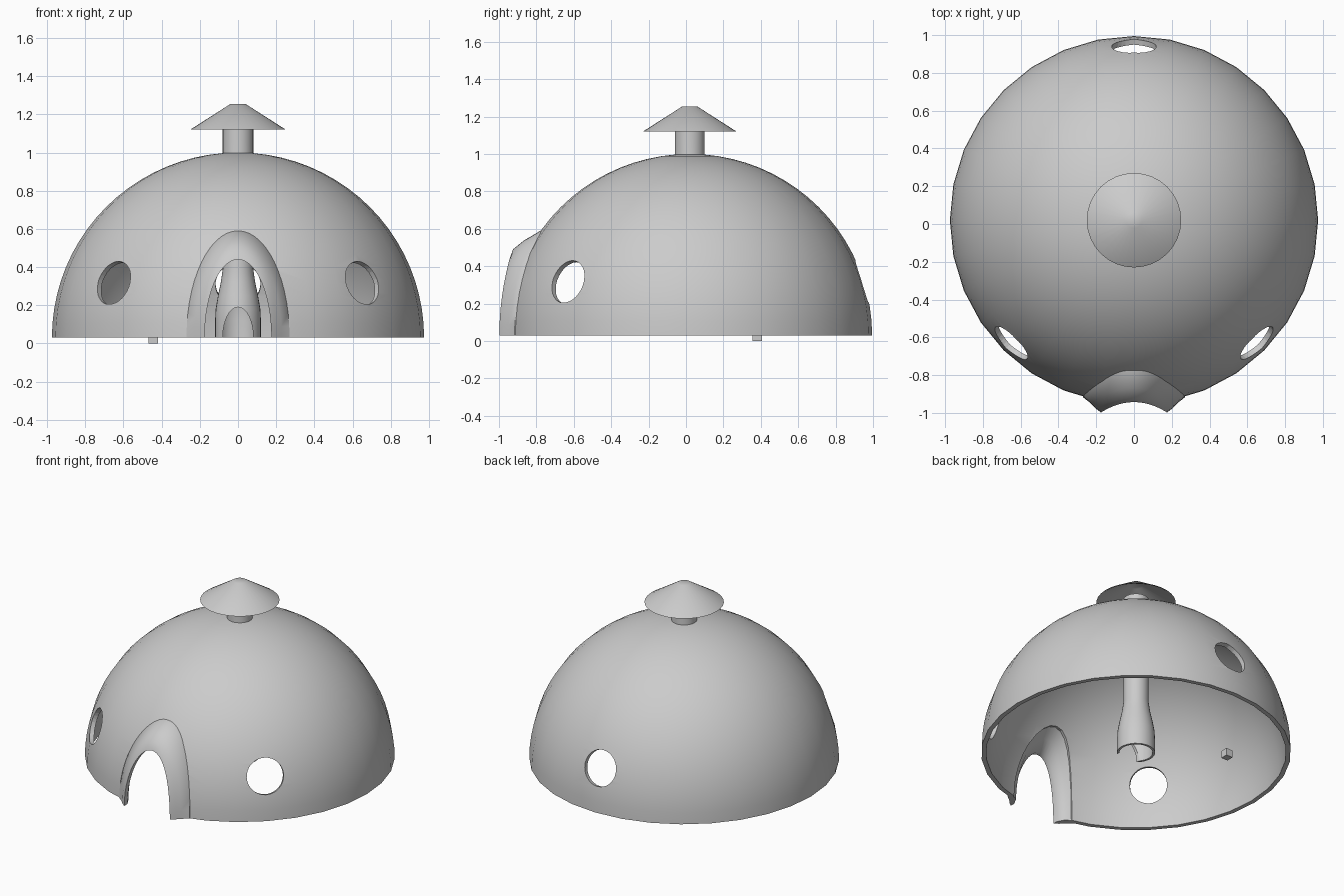
import bpy, bmesh
from math import sin, cos, pi, sqrt, radians
from mathutils import Vector

if "Cube" in bpy.data.objects:
    bpy.data.objects.remove(bpy.data.objects["Cube"])

CY, BASE, R, T = 0.02, 0.03, 0.975, 0.03   # dome centre y, rim height, radius, wall


def finish(bm, name, angle=40):
    bmesh.ops.remove_doubles(bm, verts=bm.verts, dist=1e-5)
    bmesh.ops.recalc_face_normals(bm, faces=bm.faces)
    me = bpy.data.meshes.new(name)
    bm.to_mesh(me)
    bm.free()
    ob = bpy.data.objects.new(name, me)
    bpy.context.collection.objects.link(ob)
    smooth(ob, angle)
    return ob


def select(ob):
    bpy.ops.object.select_all(action='DESELECT')
    ob.select_set(True)
    bpy.context.view_layer.objects.active = ob


def smooth(ob, angle=40):
    select(ob)
    bpy.ops.object.shade_smooth_by_angle(angle=radians(angle))


def lathe(name, profile, seg=32):
    """Revolve a closed (radius, z) profile about the dome axis."""
    bm = bmesh.new()
    rings = [[bm.verts.new((r * cos(2 * pi * i / seg), CY + r * sin(2 * pi * i / seg), z))
              for i in range(seg)] for r, z in profile]
    for k in range(len(profile)):
        n = (k + 1) % len(profile)
        if profile[k][0] == 0 and profile[n][0] == 0:
            continue
        for i in range(seg):
            j = (i + 1) % seg
            bm.faces.new((rings[k][i], rings[k][j], rings[n][j], rings[n][i]))
    return finish(bm, name)


def cut(ob, loc, direction, rx, ry, depth):
    """Subtract an elliptical cylinder and discard the cutter."""
    bpy.ops.mesh.primitive_cylinder_add(vertices=32, radius=1, depth=1, location=loc)
    c = bpy.context.object
    c.hide_render = True
    c.rotation_euler = Vector(direction).to_track_quat('Z', 'Y').to_euler()
    c.scale = (rx, ry, depth)
    select(ob)
    m = ob.modifiers.new("cut", 'BOOLEAN')
    m.operation, m.object, m.solver = 'DIFFERENCE', c, 'EXACT'
    bpy.ops.object.modifier_move_to_index(modifier="cut", index=0)
    bpy.ops.object.modifier_apply(modifier="cut")
    bpy.data.objects.remove(c)


# Hollow dome
N = 20
arc = [(cos(pi / 2 * k / N), sin(pi / 2 * k / N)) for k in range(N)] + [(0, 1)]
dome = lathe("dome", [(R * c, BASE + 0.97 * s) for c, s in arc] +
             [((R - T) * c, BASE + (0.97 - T) * s) for c, s in reversed(arc)])

# Doorway and three round windows
cut(dome, (0, -0.9, BASE), (0, -1, 0), 0.238, 0.535, 0.9)
for a in (-45, -135, 90):
    d = Vector((cos(radians(a)) * 0.93, sin(radians(a)) * 0.93, 0.29))
    cut(dome, d + Vector((0, CY, BASE)), d, 0.118, 0.118, 0.3)
smooth(dome)


# Flared door hood: cross-section swept along the arch
def on_dome(x, z, r):
    return CY - sqrt(max(r * r - x * x - (z - BASE) ** 2, 0))


def front(z):
    return -0.998 + 0.055 * ((z - BASE) / 0.41) ** 2


def section(t):
    def arch(a, h):
        return a * cos(t), BASE + h * sin(t)
    s = sin(t)
    pts = []
    x, z = arch(0.175, 0.41)
    pts.append((x, front(z), z))
    x, z = arch(0.205, 0.46)
    pts.append((x, -0.975 + 0.05 * s * s, z))
    x, z = arch(0.228, 0.505)
    pts.append((x, -0.95 + 0.08 * s * s, z))
    x, z = arch(0.27, 0.56)
    pts.append((x, on_dome(x, z, R), z))
    pts.append((x, on_dome(x, z, R - T), z))
    x, z = arch(0.205, 0.475)
    pts.append((x, -0.91 + 0.07 * s * s, z))
    x, z = arch(0.175, 0.41)
    pts.append((x, front(z) + 0.035, z))
    return pts


bm = bmesh.new()
M = 28
rows = [[bm.verts.new(p) for p in section(pi * k / M)] for k in range(M + 1)]
for a, b in zip(rows, rows[1:]):
    for i in range(len(a)):
        j = (i + 1) % len(a)
        bm.faces.new((a[i], a[j], b[j], b[i]))
bm.faces.new(rows[0])
bm.faces.new(rows[-1])
finish(bm, "door_hood", 50)

# Stove bell with its flue, open at the front
stove = lathe("stove_and_flue", [
    (0.12, 0.03), (0.12, 0.12), (0.117, 0.18), (0.105, 0.25), (0.09, 0.32), (0.08, 0.39),
    (0.08, 1.14), (0.065, 1.14), (0.065, 0.39), (0.075, 0.32), (0.09, 0.25),
    (0.102, 0.18), (0.105, 0.12), (0.105, 0.03)])
cut(stove, (0, CY - 0.12, BASE), (0, -1, 0), 0.08, 0.16, 0.24)
smooth(stove)

# Conical rain cap, hollow beneath
lathe("chimney_cap", [(0, 1.253), (0.042, 1.253), (0.25, 1.12), (0.24, 1.12),
                      (0.04, 1.243), (0, 1.243)])

# Small block on the floor
bpy.ops.mesh.primitive_cube_add(size=0.05, location=(-0.445, 0.38, 0.025))
bpy.context.object.name = "floor_block"
